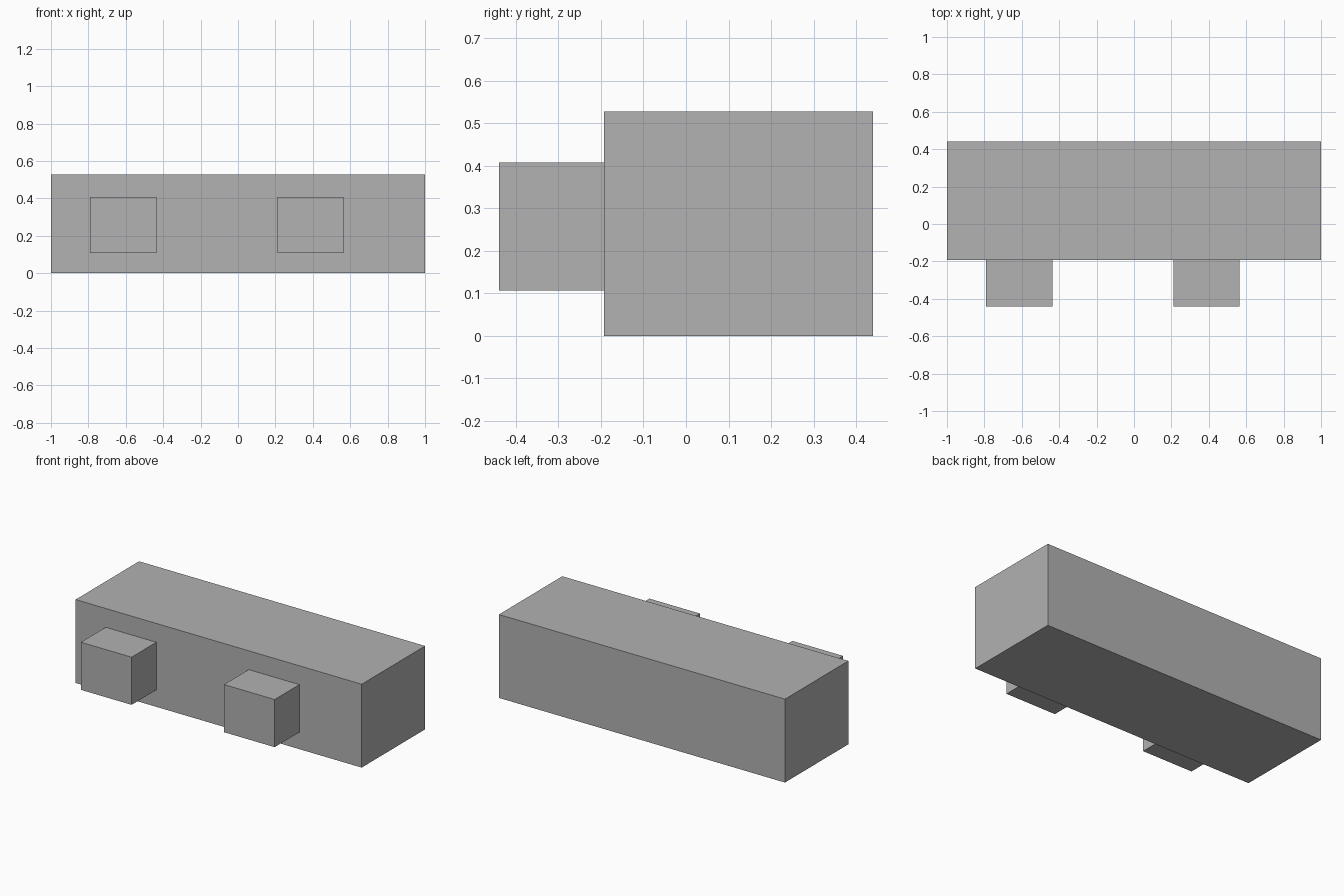
import bpy

cube = bpy.data.objects.get("Cube")
if cube:
    bpy.data.objects.remove(cube, do_unlink=True)

# Single grey material
grey = bpy.data.materials.new("plain_grey")
grey.use_nodes = True
colour = (0.445, 0.445, 0.445, 1)
grey.diffuse_color = colour
grey.node_tree.nodes["Principled BSDF"].inputs["Base Color"].default_value = colour


def box(name, low, high):
    """Axis-aligned box between two opposite corners."""
    centre = [(a + b) / 2 for a, b in zip(low, high)]
    bpy.ops.mesh.primitive_cube_add(size=1, location=centre)
    obj = bpy.context.object
    obj.name = name
    obj.scale = [b - a for a, b in zip(low, high)]
    bpy.ops.object.transform_apply(location=False, rotation=False, scale=True)
    obj.data.materials.append(grey)
    return obj


front, back, face = -0.44, 0.44, -0.193

# Long main block
box("main_block", (-1, face, 0), (1, back, 0.527))

# Two blocks projecting from the front face
for name, x in (("right_front_block", -0.79), ("left_front_block", 0.21)):
    box(name, (x, front, 0.107), (x + 0.354, face, 0.408))
